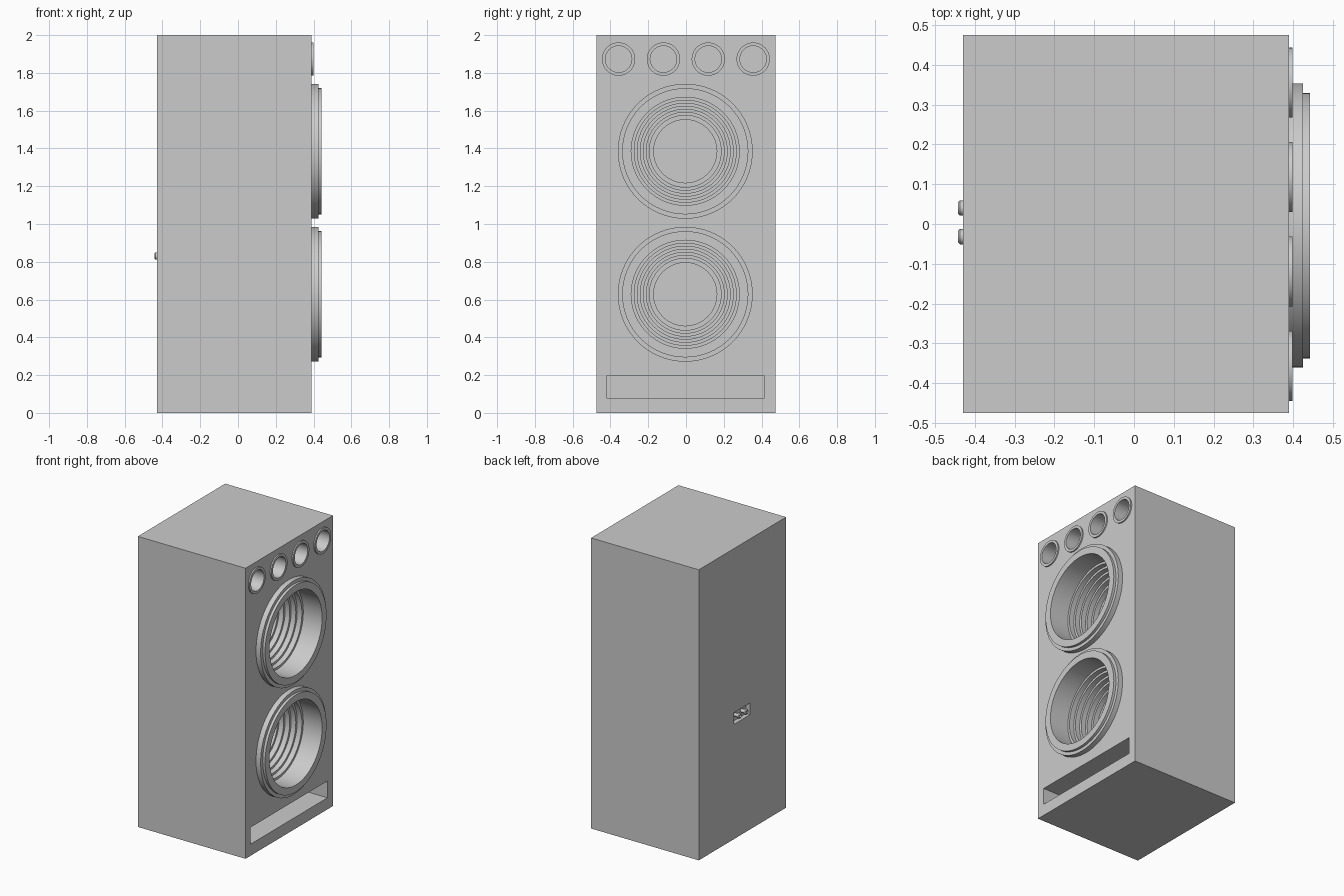
import bpy, bmesh, math
from mathutils import Vector

if "Cube" in bpy.data.objects:
    bpy.data.objects.remove(bpy.data.objects["Cube"], do_unlink=True)

grey = bpy.data.materials.new("plain grey")
grey.use_nodes = True
colour = (0.6, 0.6, 0.6, 1)
grey.diffuse_color = colour
grey.node_tree.nodes["Principled BSDF"].inputs["Base Color"].default_value = colour


def finish(name, bm, smooth=False):
    bmesh.ops.recalc_face_normals(bm, faces=bm.faces)
    mesh = bpy.data.meshes.new(name)
    bm.to_mesh(mesh)
    bm.free()
    obj = bpy.data.objects.new(name, mesh)
    bpy.context.collection.objects.link(obj)
    mesh.materials.append(grey)
    if smooth:
        bpy.ops.object.select_all(action='DESELECT')
        obj.select_set(True)
        bpy.context.view_layer.objects.active = obj
        bpy.ops.object.shade_smooth_by_angle(angle=math.radians(30))
    return obj


def box(name, low, high):
    bm = bmesh.new()
    bmesh.ops.create_cube(bm, size=1)
    low, high = Vector(low), Vector(high)
    for v in bm.verts:
        v.co = (low + high) / 2 + v.co * (high - low)
    return finish(name, bm)


def lathe(name, profile, y, z, steps=64):
    """Spin (radius, x) points around an axis along x."""
    bm = bmesh.new()
    verts = [bm.verts.new((x, y + r, z)) for r, x in profile]
    edges = [bm.edges.new(pair) for pair in zip(verts, verts[1:])]
    bmesh.ops.spin(bm, geom=verts + edges, cent=(0, y, z), axis=(1, 0, 0),
                   angle=math.tau, steps=steps, use_merge=True)
    bmesh.ops.remove_doubles(bm, verts=bm.verts, dist=0.0001)
    return finish(name, bm, True)


def rod(name, r, x0, x1, y, z):
    return lathe(name, [(0, x0), (r, x0), (r, x1), (0, x1)], y, z)


FRONT, BACK = 0.39, -0.43
cabinet = box("cabinet", (BACK, -0.475, 0), (FRONT, 0.475, 2))
woofers = [(-0.004, 0.628), (-0.004, 1.385)]
tweeters = [(-0.357 + 0.2375 * i, 1.873) for i in range(4)]

# Openings for the drivers, the port and the terminal recess
cutters = [box("port_cutter", (-0.25, -0.42, 0.08), (0.5, 0.415, 0.195)),
           box("terminal_cutter", (-0.5, -0.082, 0.79), (-0.4, 0.09, 0.87))]
cutters += [rod("woofer_cutter", 0.32, -0.1, 0.5, y, z) for y, z in woofers]
cutters += [rod("tweeter_cutter", 0.08, 0.28, 0.5, y, z) for y, z in tweeters]
for cutter in cutters:
    cutter.hide_render = True
    mod = cabinet.modifiers.new("opening", 'BOOLEAN')
    mod.operation = 'DIFFERENCE'
    mod.solver = 'EXACT'
    mod.object = cutter
bpy.ops.object.select_all(action='DESELECT')
cabinet.select_set(True)
bpy.context.view_layer.objects.active = cabinet
for mod in list(cabinet.modifiers):
    bpy.ops.object.modifier_apply(modifier=mod.name)
for cutter in cutters:
    bpy.data.objects.remove(cutter, do_unlink=True)

# Woofers: two-step rim, straight throat, stepped cone
cone = [(0, -0.05), (0.315, -0.05), (0.315, FRONT), (0.357, FRONT),
        (0.357, 0.425), (0.334, 0.425), (0.334, 0.443), (0.286, 0.443)]
radius, depth = 0.286, 0.30
for i in range(6):
    cone += [(radius, depth), (radius - 0.016, depth)]
    radius -= 0.016
    depth -= 0.035
cone += [(radius, depth), (0.167, depth), (0.167, depth - 0.035), (0, depth - 0.035)]
for name, (y, z) in zip(("lower_woofer", "upper_woofer"), woofers):
    lathe(name, cone, y, z)

# Tweeters: thin rim around a recessed cup
cup = [(0, 0.29), (0.078, 0.29), (0.078, FRONT), (0.088, FRONT),
       (0.088, 0.399), (0.07, 0.399), (0.07, 0.30), (0, 0.30)]
for i, (y, z) in enumerate(tweeters):
    lathe(f"tweeter_{i + 1}", cup, y, z, 48)

# Hollow binding posts in the rear recess
post = [(0, -0.40), (0.012, -0.40), (0.012, -0.425), (0.019, -0.428), (0.019, -0.438),
        (0.014, -0.443), (0.009, -0.443), (0.009, -0.43), (0, -0.43)]
for name, y in (("left_post", 0.04), ("right_post", -0.032)):
    lathe(name, post, y, 0.83, 24)
